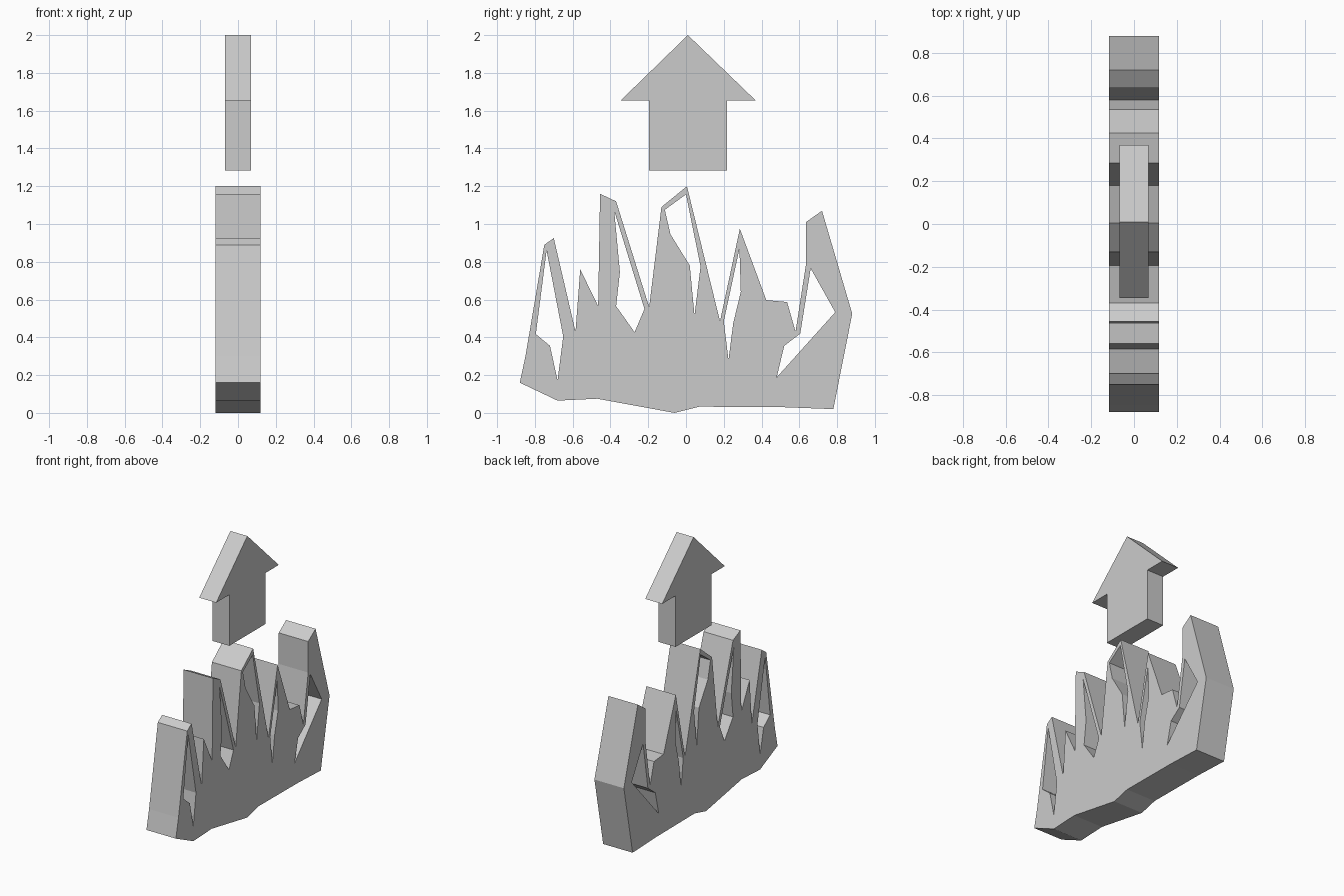
import bpy
from math import pi

if "Cube" in bpy.data.objects:
    bpy.data.objects.remove(bpy.data.objects["Cube"])


def extruded_profile(name, loops, half_depth):
    """Fill closed (y, z) loops, inner loops being holes, and thicken along x."""
    curve = bpy.data.curves.new(name, 'CURVE')
    curve.dimensions = '2D'
    curve.fill_mode = 'BOTH'
    curve.extrude = half_depth
    for pts in loops:
        s = curve.splines.new('POLY')
        s.points.add(len(pts) - 1)
        for p, (y, z) in zip(s.points, pts):
            p.co = (y, z, 0, 1)
        s.use_cyclic_u = True
    obj = bpy.data.objects.new(name, curve)
    bpy.context.collection.objects.link(obj)
    # curve x -> world y, curve y -> world z
    obj.rotation_euler = (pi / 2, 0, pi / 2)
    bpy.ops.object.select_all(action='DESELECT')
    obj.select_set(True)
    bpy.context.view_layer.objects.active = obj
    bpy.ops.object.convert(target='MESH')
    bpy.ops.object.transform_apply(rotation=True)
    bpy.ops.object.shade_flat()
    return bpy.context.object


# Jagged blade silhouette
outline = [(-.88, .16), (-.85, .30), (-.75, .89), (-.70, .925), (-.585, .43),
           (-.56, .76), (-.465, .565), (-.455, 1.16), (-.37, 1.12),
           (-.195, .56), (-.13, 1.09), (.005, 1.2), (.18, .485), (.285, .975),
           (.425, .597), (.535, .587), (.58, .43), (.635, .785), (.635, 1.01),
           (.72, 1.07), (.88, .525), (.78, .02), (.52, .03), (.07, .033),
           (-.06, 0), (-.47, .075), (-.68, .065)]

# Slits cut through the blades
slits = [
    [(-.738, .86), (-.65, .405), (-.68, .172), (-.72, .355), (-.795, .417)],
    [(-.38, 1.07), (-.22, .55), (-.272, .427), (-.37, .565), (-.35, .745)],
    [(0, 1.157), (.077, .775), (.045, .515), (.02, .78), (-.082, .945), (-.112, 1.075)],
    [(.283, .87), (.29, .64), (.25, .475), (.225, .28), (.2, .485)],
    [(.66, .765), (.79, .533), (.48, .188), (.52, .355), (.605, .42)],
]
extruded_profile("grass_tuft", [outline] + slits, .118)

# Floating arrow pointing up
arrow = [(.01, 2), (.37, 1.653), (.217, 1.653), (.217, 1.283),
         (-.197, 1.283), (-.197, 1.653), (-.347, 1.653)]
extruded_profile("up_arrow", [arrow], .068)
